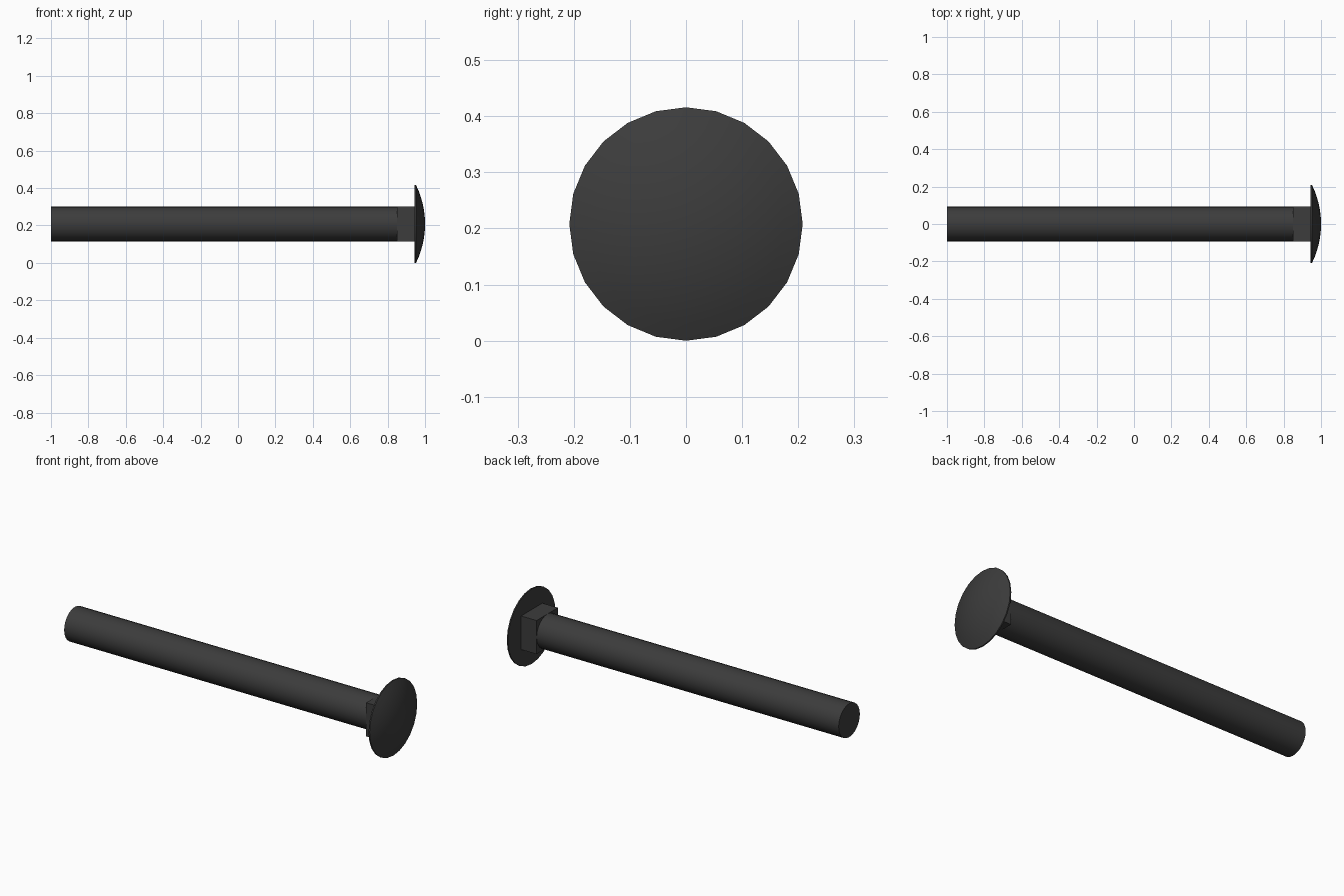
import bpy, bmesh, math

if "Cube" in bpy.data.objects:
    bpy.data.objects.remove(bpy.data.objects["Cube"])

SIDES = 24
AXIS_Z = 0.208      # height of the bolt's centre line
HEAD_R = 0.208
SHANK_R = 0.093

steel = bpy.data.materials.new("dark_steel")
steel.diffuse_color = (0.045, 0.045, 0.045, 1)
steel.use_nodes = True
steel.node_tree.nodes["Principled BSDF"].inputs["Base Color"].default_value = steel.diffuse_color


def finish(obj, name):
    obj.name = name
    obj.data.materials.append(steel)


def lathe(name, profile):
    """Revolve (x, radius) points around the bolt axis, capping both ends."""
    bm = bmesh.new()
    rings = []
    for x, r in profile:
        if r == 0:
            rings.append([bm.verts.new((x, 0, 0))] * SIDES)
            continue
        angles = [2 * math.pi * i / SIDES for i in range(SIDES)]
        rings.append([bm.verts.new((x, r * math.cos(a), r * math.sin(a))) for a in angles])
    for a, b in zip(rings, rings[1:]):
        for i in range(SIDES):
            j = (i + 1) % SIDES
            bm.faces.new(list(dict.fromkeys((a[i], a[j], b[j], b[i]))))
    for ring in (rings[0], rings[-1]):
        if len(set(ring)) > 1:
            bm.faces.new(ring)
    bmesh.ops.recalc_face_normals(bm, faces=bm.faces)
    mesh = bpy.data.meshes.new(name)
    bm.to_mesh(mesh)
    bm.free()
    obj = bpy.data.objects.new(name, mesh)
    obj.location.z = AXIS_Z
    bpy.context.collection.objects.link(obj)
    finish(obj, name)
    bpy.ops.object.select_all(action='DESELECT')
    obj.select_set(True)
    bpy.context.view_layer.objects.active = obj
    bpy.ops.object.shade_smooth_by_angle(angle=math.radians(35))


# Round shank
lathe("shank", [(-1, SHANK_R), (0.85, SHANK_R)])

# Square neck under the head
bpy.ops.mesh.primitive_cube_add(size=1, location=(0.8975, 0, AXIS_Z))
neck = bpy.context.object
neck.scale = (0.095, 2 * SHANK_R, 2 * SHANK_R)
bpy.ops.object.transform_apply(location=False, rotation=False, scale=True)
finish(neck, "square_neck")

# Domed head: thin rim, then a shallow spherical cap
RIM_X, STEPS = 0.952, 6
rise = 1 - RIM_X
ball_r = (HEAD_R ** 2 + rise ** 2) / (2 * rise)
half = math.asin(HEAD_R / ball_r)
dome = [(1 - ball_r + ball_r * math.cos(half * k / STEPS), ball_r * math.sin(half * k / STEPS))
        for k in range(STEPS, 0, -1)]
lathe("domed_head", [(0.945, HEAD_R)] + dome + [(1, 0)])
